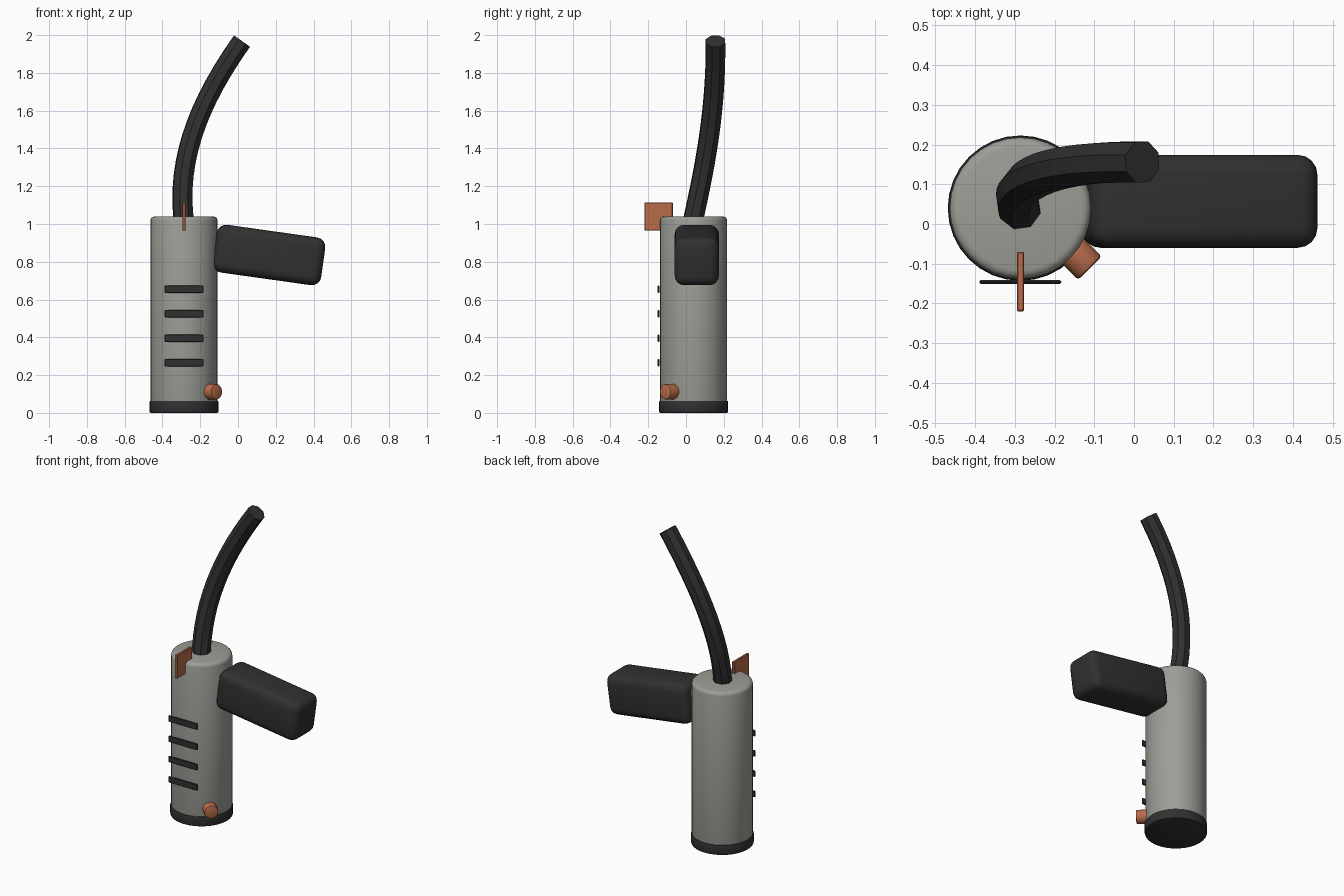
import bpy
from math import radians
from mathutils import Vector

if "Cube" in bpy.data.objects:
    bpy.data.objects.remove(bpy.data.objects["Cube"], do_unlink=True)


def material(name, rgb):
    mat = bpy.data.materials.new(name)
    mat.use_nodes = True
    mat.diffuse_color = (*rgb, 1)
    mat.node_tree.nodes["Principled BSDF"].inputs["Base Color"].default_value = (*rgb, 1)
    return mat


GREY = material("warm grey", (0.34, 0.34, 0.31))
DARK = material("dark rubber", (0.03, 0.03, 0.03))
COPPER = material("copper", (0.48, 0.15, 0.07))
AXIS = Vector((-0.286, 0.04, 0))


def finish(obj, name, mat, bevel=0, segments=3):
    """Name, colour, round the sharp edges and smooth a part."""
    obj.name = obj.data.name = name
    obj.data.materials.append(mat)
    bpy.ops.object.transform_apply(location=False, rotation=False, scale=True)
    if bevel:
        mod = obj.modifiers.new("rounding", 'BEVEL')
        mod.width, mod.segments = bevel, segments
        mod.limit_method, mod.angle_limit = 'ANGLE', radians(40)
        bpy.ops.object.modifier_apply(modifier=mod.name)
    bpy.ops.object.shade_smooth_by_angle(angle=radians(35))
    return obj


def box(name, mat, centre, size, bevel=0, segments=3, tilt=0):
    bpy.ops.mesh.primitive_cube_add(size=1, location=centre, rotation=(0, tilt, 0))
    bpy.context.object.scale = size
    return finish(bpy.context.object, name, mat, bevel, segments)


def rod(name, mat, start, end, radius, bevel=0, segments=3, sides=32):
    start, end = Vector(start), Vector(end)
    axis = end - start
    bpy.ops.mesh.primitive_cylinder_add(
        vertices=sides, radius=radius, depth=axis.length, location=(start + end) / 2,
        rotation=axis.to_track_quat('Z', 'Y').to_euler())
    return finish(bpy.context.object, name, mat, bevel, segments)


# Main canister and its base ring
rod("body", GREY, AXIS + Vector((0, 0, 0.02)), AXIS + Vector((0, 0, 1.04)), 0.178, 0.022)
rod("base_ring", DARK, AXIS, AXIS + Vector((0, 0, 0.065)), 0.183, 0.008, 2)

# Side grip, drooping outward
box("grip", DARK, (0.164, 0.057, 0.836), (0.58, 0.234, 0.255), 0.05, 4, radians(8))

# Four vent strips on the front
for i in range(4):
    box(f"vent_{i + 1}", DARK, (AXIS.x, -0.146, 0.265 + 0.13 * i),
        (0.206, 0.009, 0.04), 0.003, 1)

# Upright fin at the top of the front
box("fin", COPPER, (AXIS.x, -0.145, 1.04), (0.018, 0.15, 0.15), 0.003, 1)

# Round button low on the front corner
rod("button", COPPER, (-0.18, -0.042, 0.112), (-0.111, -0.111, 0.112), 0.042, 0.008, 2, 20)

# Curved eight-sided hose
curve = bpy.data.curves.new("hose", 'CURVE')
curve.dimensions = '3D'
curve.bevel_depth, curve.bevel_resolution = 0.055, 2
curve.use_fill_caps = True
curve.resolution_u = 14
spline = curve.splines.new('BEZIER')
spline.bezier_points.add(1)
first, last = spline.bezier_points
for point in (first, last):
    point.handle_left_type = point.handle_right_type = 'FREE'
first.co = first.handle_left = (-0.285, 0.033, 1.0)
first.handle_right = (-0.325, 0.1, 1.3)
last.handle_left = (-0.24, 0.16, 1.6)
last.co = last.handle_right = (0.021, 0.156, 1.968)
hose = bpy.data.objects.new("hose", curve)
bpy.context.collection.objects.link(hose)
bpy.ops.object.select_all(action='DESELECT')
hose.select_set(True)
bpy.context.view_layer.objects.active = hose
bpy.ops.object.convert(target='MESH')
hose = bpy.context.object
hose.name = "hose"
hose.data.materials.clear()
hose.data.materials.append(DARK)
bpy.ops.object.shade_flat()
